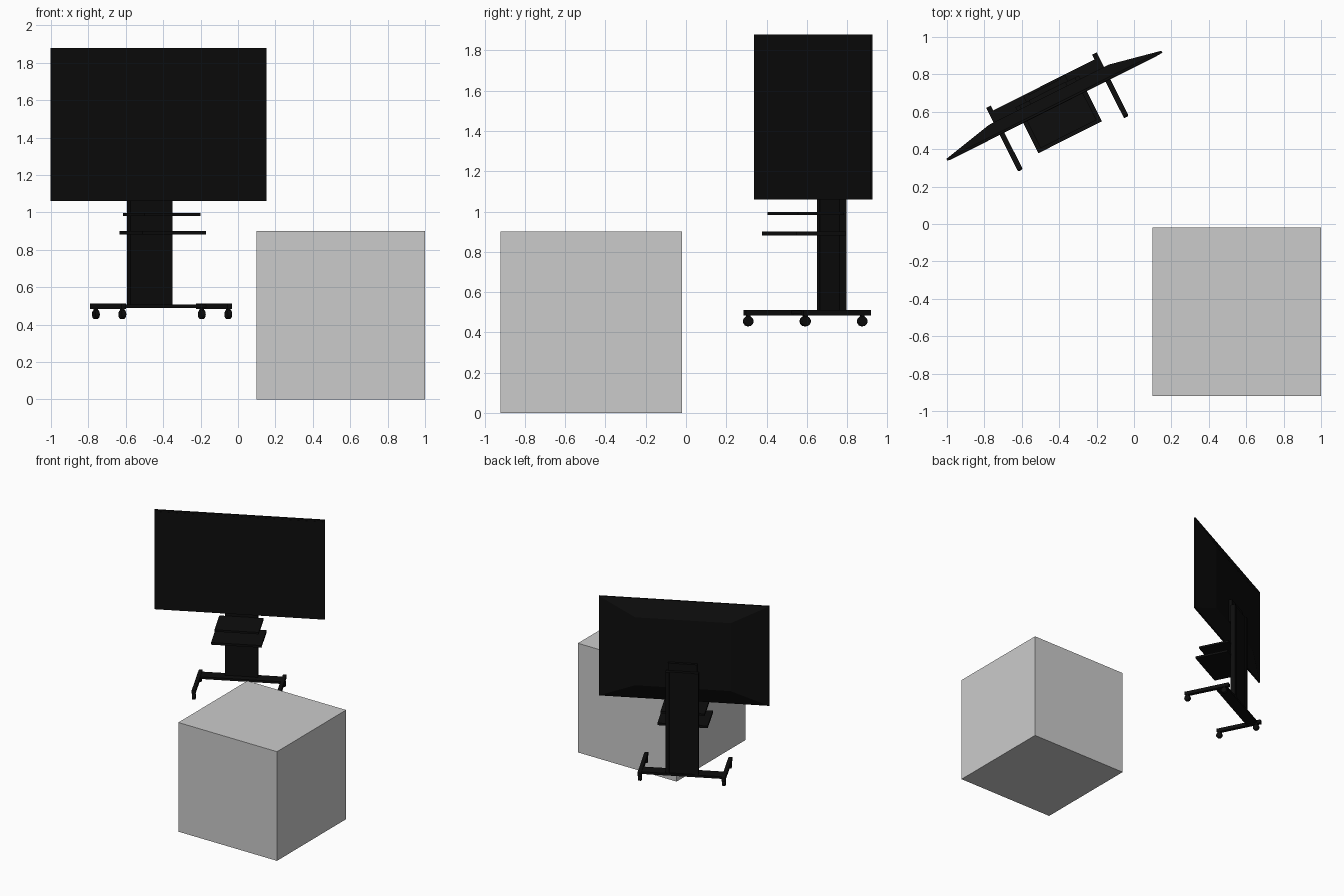
import bpy, bmesh
from math import radians, pi
from mathutils import Matrix

cube = bpy.data.objects.get("Cube")
if cube:
    bpy.data.objects.remove(cube, do_unlink=True)


def material(name, value):
    m = bpy.data.materials.new(name)
    m.use_nodes = True
    colour = (value, value, value, 1)
    m.diffuse_color = colour
    m.node_tree.nodes["Principled BSDF"].inputs["Base Color"].default_value = colour
    return m


black = material("matte_black", 0.004)
grey = material("light_grey", 0.6)

# Local stand frame: x along the screen, y towards its back
STAND = Matrix.Translation((-0.425, 0.63, 0)) @ Matrix.Rotation(radians(26.7), 4, "Z")


def finish(name, bm, mat, frame):
    bmesh.ops.recalc_face_normals(bm, faces=bm.faces)
    mesh = bpy.data.meshes.new(name)
    bm.to_mesh(mesh)
    bm.free()
    mesh.materials.append(mat)
    obj = bpy.data.objects.new(name, mesh)
    obj.matrix_world = frame
    bpy.context.collection.objects.link(obj)
    return obj


def box(name, x, y, z, mat=black, frame=STAND):
    bm = bmesh.new()
    bmesh.ops.create_cube(bm, size=1)
    for v in bm.verts:
        v.co = [r[0] + (c + 0.5) * (r[1] - r[0]) for c, r in zip(v.co, (x, y, z))]
    return finish(name, bm, mat, frame)


def cylinder(name, radius, depth, centre, turn=Matrix(), bevel=0):
    bm = bmesh.new()
    bmesh.ops.create_cone(bm, cap_ends=True, segments=20, radius1=radius,
                          radius2=radius, depth=depth,
                          matrix=Matrix.Translation(centre) @ turn)
    obj = finish(name, bm, black, STAND)
    if bevel:
        mod = obj.modifiers.new("rounded_rim", "BEVEL")
        mod.width, mod.segments, mod.limit_method = bevel, 3, "ANGLE"
    for p in obj.data.polygons:
        p.use_smooth = len(p.vertices) == 4
    return obj


# Display: thin slab whose back swells to a smaller raised rectangle
bm = bmesh.new()
rings = []
for y, half, low, high in ((-0.004, 0.643, 1.06, 1.88),
                           (0.008, 0.643, 1.06, 1.88),
                           (0.068, 0.36, 1.19, 1.75)):
    rings.append([bm.verts.new(c) for c in ((-half, y, low), (half, y, low),
                                            (half, y, high), (-half, y, high))])
bm.faces.new(rings[0])
bm.faces.new(rings[-1])
for a, b in zip(rings, rings[1:]):
    for i in range(4):
        j = (i + 1) % 4
        bm.faces.new((a[i], a[j], b[j], b[i]))
finish("display", bm, black, STAND)
box("display_glass", (-0.63, 0.63), (-0.006, -0.003), (1.075, 1.867))

# Column and mounting plate
box("column_panel", (-0.1, 0.1), (0.088, 0.116), (0.5, 1.34))
box("mount_plate", (-0.11, 0.11), (0.065, 0.09), (1.2, 1.4))
for side, s in (("left", 1), ("right", -1)):
    box(side + "_column_rail", sorted((s * 0.095, s * 0.125)), (0.085, 0.125), (0.5, 1.34))

# Shelves
box("upper_shelf", (-0.167, 0.167), (-0.167, 0.088), (0.982, 0.998))
box("lower_shelf", (-0.19, 0.19), (-0.186, 0.088), (0.882, 0.9))

# Base with legs and casters
box("base_crossbar", (-0.317, 0.317), (0.035, 0.127), (0.49, 0.508))
for side, s in (("left", 1), ("right", -1)):
    x = s * 0.317
    box(side + "_leg", (x - 0.014, x + 0.014), (-0.218, 0.156), (0.483, 0.512))
    for end, y in (("front", -0.2), ("back", 0.115)):
        label = f"{side}_{end}_caster"
        cylinder(label + "_stem", 0.012, 0.03, (x, y, 0.475))
        cylinder(label + "_wheel", 0.025, 0.026, (x, y, 0.455),
                 Matrix.Rotation(pi / 2, 4, "Y"), 0.005)

# Separate block standing in front
box("block", (0.1, 1.0), (-0.92, -0.02), (0, 0.9), grey, Matrix())
